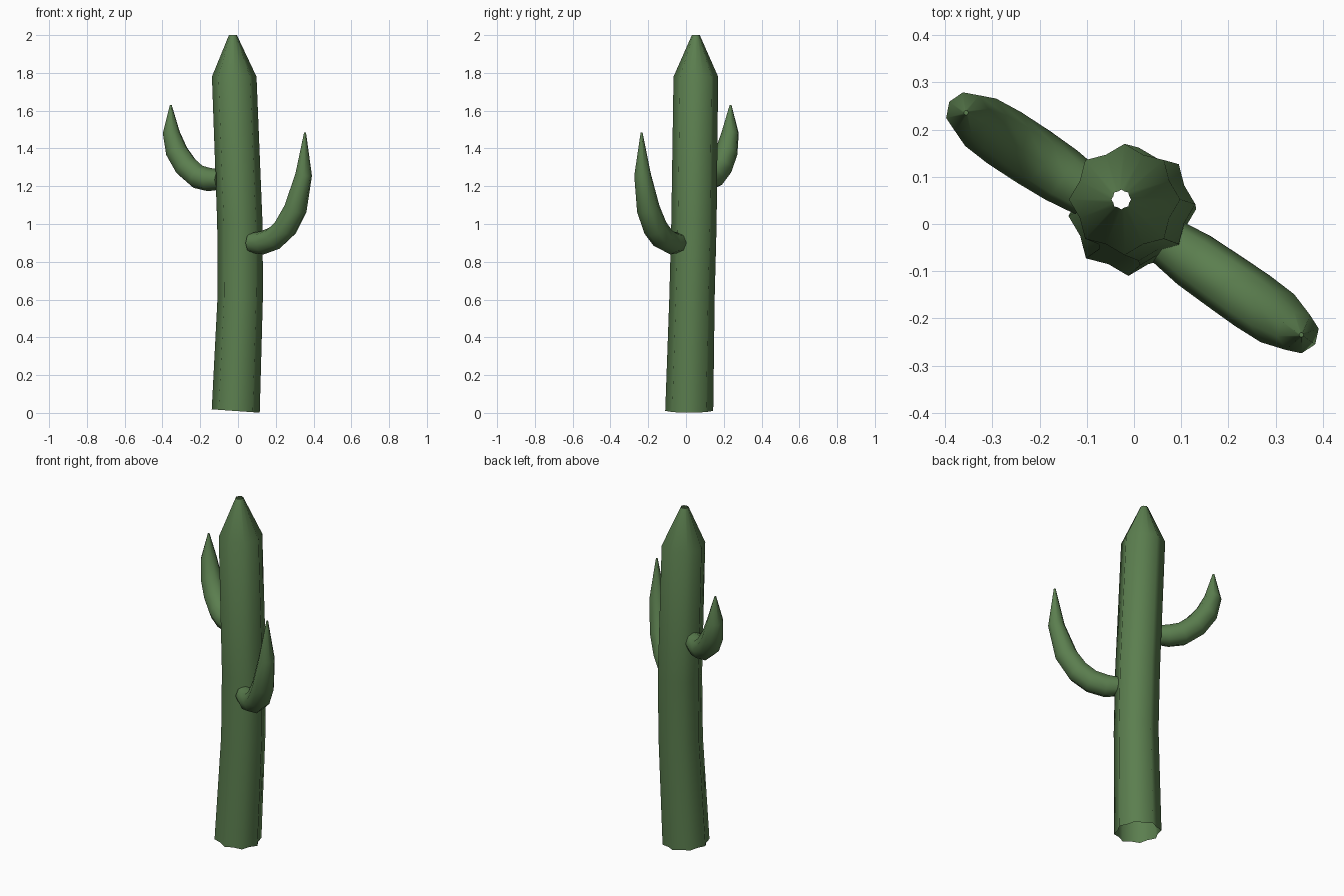
import bpy, bmesh, math
from mathutils import Vector

cube = bpy.data.objects.get("Cube")
if cube:
    bpy.data.objects.remove(cube, do_unlink=True)

green = bpy.data.materials.new("cactus_green")
green.use_nodes = True
COLOUR = (0.105, 0.21, 0.078, 1)
green.diffuse_color = COLOUR
green.node_tree.nodes["Principled BSDF"].inputs["Base Color"].default_value = COLOUR


def finish(name, bm, angle):
    bmesh.ops.recalc_face_normals(bm, faces=bm.faces)
    mesh = bpy.data.meshes.new(name)
    bm.to_mesh(mesh)
    bm.free()
    mesh.materials.append(green)
    obj = bpy.data.objects.new(name, mesh)
    bpy.context.collection.objects.link(obj)
    bpy.ops.object.select_all(action='DESELECT')
    obj.select_set(True)
    bpy.context.view_layer.objects.active = obj
    bpy.ops.object.shade_smooth_by_angle(angle=math.radians(angle))


def skin(bm, rings):
    """Bridge successive closed rings of points with quads."""
    loops = [[bm.verts.new(p) for p in ring] for ring in rings]
    for a, b in zip(loops, loops[1:]):
        for i in range(len(a)):
            j = (i + 1) % len(a)
            bm.faces.new((a[i], a[j], b[j], b[i]))
    return loops


# Trunk: eight-ribbed tube, gently bowed, open at both ends
def trunk_ring(x, y, z, radius, tilt=0.0):
    ring = []
    for i in range(16):
        a = math.tau * i / 16
        r = radius * (0.87 if i % 2 else 1)
        dx = r * math.cos(a)
        ring.append((x + dx, y + r * math.sin(a), z - tilt * dx))
    return ring


bm = bmesh.new()
skin(bm, [
    trunk_ring(-0.012, 0.017, 0.01, 0.127, 0.07),
    trunk_ring(0.012, 0.032, 0.62, 0.12),
    trunk_ring(0.01, 0.042, 1.0, 0.12),
    trunk_ring(-0.02, 0.052, 1.78, 0.118),
    trunk_ring(-0.027, 0.052, 2.0, 0.021),
])
finish("trunk", bm, 85)


# Arms: octagonal tubes curving upward to a point
def arm(name, start, heading, path, sides=8):
    out = Vector(heading).normalized()
    side = Vector((-out.y, out.x, 0))
    base = Vector(start)
    centres = [base + out * s + Vector((0, 0, z)) for s, z, r in path]
    rings = []
    for k, c in enumerate(centres):
        along = (centres[min(k + 1, len(path) - 1)] - centres[max(k - 1, 0)]).normalized()
        up = along.cross(side).normalized()
        r = path[k][2]
        rings.append([c + r * (math.cos(a) * side + math.sin(a) * up)
                      for a in (math.tau * i / sides for i in range(sides))])
    bm = bmesh.new()
    loops = skin(bm, rings)
    bm.faces.new(loops[0])
    bm.faces.new(loops[-1])
    finish(name, bm, 50)


# Each path point is distance outward, height, radius
arm("left_arm", (0.07, -0.037, 0), (0.82, -0.57, 0), [
    (0, 0.9, 0.053), (0.07, 0.9, 0.062), (0.15, 0.925, 0.064),
    (0.22, 0.98, 0.065), (0.285, 1.08, 0.062), (0.338, 1.26, 0.045),
    (0.347, 1.485, 0.005)])
arm("right_arm", (-0.095, 0.065, 0), (-0.84, 0.55, 0), [
    (0, 1.235, 0.053), (0.07, 1.235, 0.062), (0.14, 1.25, 0.065),
    (0.215, 1.305, 0.065), (0.275, 1.385, 0.06), (0.309, 1.485, 0.046),
    (0.312, 1.63, 0.005)])
